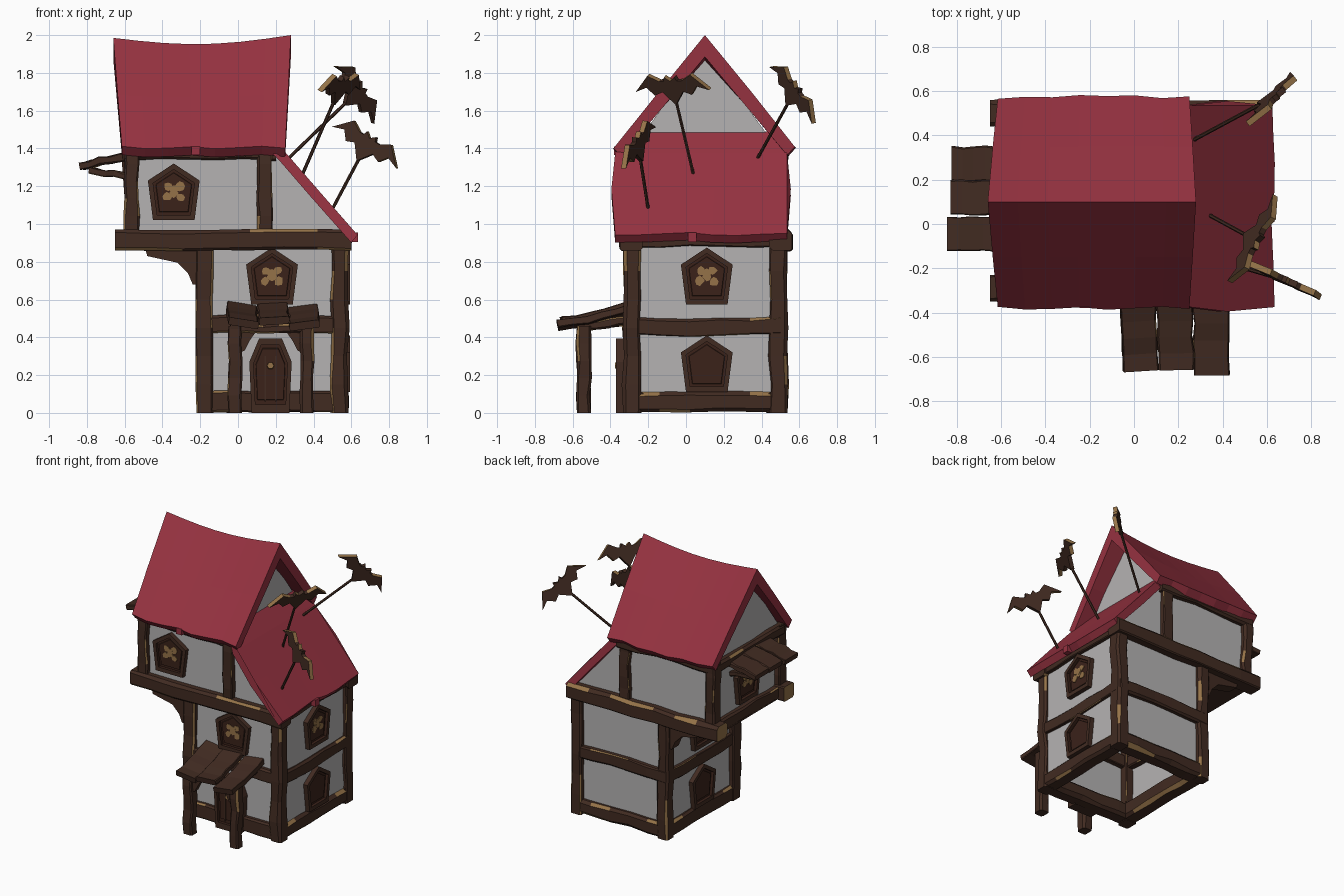
import bpy, bmesh, math, random
from mathutils import Vector as V

if "Cube" in bpy.data.objects:
    bpy.data.objects.remove(bpy.data.objects["Cube"])

random.seed(4)


def material(name, c):
    m = bpy.data.materials.new(name)
    m.diffuse_color = (*c, 1)
    m.use_nodes = True
    m.node_tree.nodes["Principled BSDF"].inputs["Base Color"].default_value = m.diffuse_color
    return m


WOOD = material("dark wood", (0.053, 0.024, 0.0155))
WORN = material("worn wood edge", (0.30, 0.17, 0.065))
ROOF = material("red roof", (0.305, 0.032, 0.052))
WALL = material("plaster", (0.46, 0.45, 0.45))
PANE = material("shutter wood", (0.043, 0.016, 0.010))
Z = V((0, 0, 1))


def loft(name, rings, mats, pick=None, caps=(True, True), cap_mat=0):
    """Skin closed rings of points; pick(station, side) chooses the material."""
    bm = bmesh.new()
    rows = [[bm.verts.new(p) for p in r] for r in rings]
    n = len(rows[0])
    for i in range(len(rows) - 1):
        for j in range(n):
            k = (j + 1) % n
            f = bm.faces.new((rows[i][j], rows[i][k], rows[i + 1][k], rows[i + 1][j]))
            f.material_index = pick(i, j) if pick else 0
    if caps[0]:
        bm.faces.new(rows[0][::-1])
    if caps[1]:
        bm.faces.new(rows[-1]).material_index = cap_mat
    bmesh.ops.recalc_face_normals(bm, faces=bm.faces)
    me = bpy.data.meshes.new(name)
    bm.to_mesh(me)
    bm.free()
    for m in mats:
        me.materials.append(m)
    ob = bpy.data.objects.new(name, me)
    bpy.context.collection.objects.link(ob)
    return ob


def prism(name, pts, off, mat, caps=(True, True)):
    return loft(name, [[V(p) for p in pts], [V(p) + V(off) for p in pts]], [mat], caps=caps)


def beam(name, p0, p1, w, h, wob=0.006, arch=0.0, worn=0.32, segs=5, roll=0.0, cap_mat=0):
    """Hand-hewn timber: wobbly chamfered bar with some worn edges."""
    p0, p1 = V(p0), V(p1)
    d = (p1 - p0).normalized()
    ref = V((0, 1, 0)) if abs(d.z) > 0.8 else Z
    s = d.cross(ref).normalized()
    s = s * math.cos(roll) + s.cross(d) * math.sin(roll)
    u = s.cross(d)
    rings = []
    ks = [random.uniform(.12, .5) for _ in range(4)]
    for i in range(segs + 1):
        t = i / segs
        end = i in (0, segs)
        j = lambda: 0 if end else random.uniform(-wob, wob)
        c = p0.lerp(p1, t) + s * j() + u * (j() + arch * math.sin(math.pi * t))
        a, b = w / 2 + j() * .6, h / 2 + j() * .6
        k, l, m, n = (min(a, b) * q * random.uniform(.6, 1.1) for q in ks)
        rings.append([c + s * x + u * y for x, y in (
            (a, b - k), (a - k, b), (l - a, b), (-a, b - l),
            (-a, m - b), (m - a, -b), (a - n, -b), (a, n - b))])
    return loft(name, rings, [WOOD, WORN],
                lambda i, j: int(j % 2 == 0 and random.random() < worn), cap_mat=cap_mat)


# plaster walls, open underneath
x0, x1, y0, y1 = -0.19, 0.56, -0.295, 0.5
prism("lower_walls", [(x0, y0, .02), (x1, y0, .02), (x1, y1, .02), (x0, y1, .02)],
      (0, 0, .9), WALL, caps=(False, True))
prism("upper_walls", [(-.565, y0, .9), (x1, y0, .9), (x1, y0, .95), (.16, y0, 1.41), (-.565, y0, 1.41)],
      (0, y1 - y0, 0), WALL)
prism("gable_walls", [(-.565, -.30, 1.38), (-.565, .5, 1.38), (-.565, .1, 1.92)], (.72, 0, 0), WALL)
prism("overhang_floor", [(-.6, -.3, .87), (-.19, -.3, .87), (-.19, .5, .87), (-.6, .5, .87)],
      (0, 0, .05), WOOD)

# timber frame
for fx in (-.175, .54):
    for fy in (-.285, .49):
        beam("lower_post", (fx, fy, 0), (fx, fy, .9), .09, .095, segs=6)
for fx in (-.565, .14):
    for fy in (-.285, .49):
        beam("upper_post", (fx, fy, .95), (fx, fy, 1.41), .08, .09)
for z, h, w in ((.06, .11, .11), (.465, .09, .07)):
    a = 0 if z < .1 else .012
    o = .055 - w / 2  # keeps the outer faces flush
    for fy in (-.272 - o, .48 + o):
        beam("long_beam", (-.2, fy, z), (.57, fy, z), w, h, arch=a, wob=.004)
    for fx in (-.16 - o, .528 + o):
        beam("cross_beam", (fx, -.3, z), (fx, .5, z), w, h, arch=-a, wob=.004)
for fy in (-.29, .5):
    beam("floor_beam", (.6, fy, .915), (-.65, fy, .915), .12, .11, segs=7, cap_mat=1)
    beam("eave_beam", (-.6, fy, 1.37), (.2, fy, 1.37), .08, .075, arch=.01)
for fx in (-.565, .545):
    beam("floor_cross_beam", (fx, -.3, .92), (fx, .5, .92), .08, .085)
beam("gable_beam", (-.57, -.3, 1.37), (-.57, .5, 1.37), .08, .08)
for fy in (-.32, .43):
    prism("jetty_bracket", [(x, fy, z) for x, z in (
        (-.49, .865), (-.2, .865), (-.2, .68), (-.24, .68), (-.265, .74), (-.32, .795), (-.48, .83))],
        (0, .08, 0), WOOD)

# main roof: sagging saddle, ridge longer than eaves
rings = []
N = 7
for i in range(N + 1):
    t = i / N
    sag = .04 * math.sin(math.pi * t)
    ridge_z = 1.985 + .015 * t - sag
    xr, xe = -.66 + .94 * t, -.615 + .865 * t
    e1, e2 = (random.uniform(-.014, .008) for _ in range(2))
    xm = (xr + xe) / 2
    rings.append([(xe, -.38 - e1, 1.405 - e1), (xm, -.15, (ridge_z + 1.405) / 2 - .01),
                  (xr, .1, ridge_z), (xm, .35, (ridge_z + 1.41) / 2 - .01),
                  (xe, .575 + e2, 1.41 - e2), (xe, .535 + e2, 1.365 - e2),
                  (xm, .325, 1.615), (xr, .1, ridge_z - .115), (xm, -.125, 1.615),
                  (xe, -.34 - e1, 1.36 - e1)])
loft("main_roof", rings, [ROOF])

# lean-to roof over the right side, tucked under the main roof
rings = []
for i in range(N + 1):
    t = i / N
    e = random.uniform(-.012, .008)
    sec = [(.15, 1.49, -.09), (.255, 1.375, 0), (.42, 1.185, .02), (.63 + e, .945 - e, 0),
           (.596 + e, .905 - e, 0), (.38, 1.15, .02), (.22, 1.335, 0), (.11, 1.445, -.09)]
    rings.append([(x, -.375 + .91 * t + (t * 2 - 1) * b, z) for x, z, b in sec])
loft("lean_to_roof", rings, [ROOF])
for n, p, o in (("main_roof_tile", [(-.245, -.38, 1.365), (-.20, -.38, 1.365), (-.20, -.38, 1.41), (-.245, -.38, 1.41)], (0, .04, 0)),
                ("lean_to_tile", [(.635, .01, .905), (.635, .055, .905), (.635, .055, .955), (.635, .01, .955)], (-.04, 0, 0))):
    prism(n, p, o, ROOF)

PENT = [(-.11, -.145), (.11, -.145), (.137, .065), (0, .155), (-.137, .065)]


def framed(name, c, n, prof, depth, inset):
    """Raised frame around a sunk panel; returns the local-to-world map."""
    c, n = V(c), V(n)
    u = Z.cross(n)
    at = lambda a, b, d: c + u * a + Z * b + n * d
    m = sum(b for a, b in prof) / len(prof)
    ring = lambda k, d: [at(a * k, m + (b - m) * k, d) for a, b in prof]
    loft(name, [ring(1, 0), ring(1, depth), ring(inset, depth), ring(inset, depth - .022)],
         [WOOD, PANE], lambda i, j: int(i == 2), caps=(False, True), cap_mat=1)
    loft(name + "_panel", [ring(inset - .1, depth - .023), ring(inset - .12, depth - .014)], [WOOD, PANE], cap_mat=1)
    return at


def window(name, c, n, flower=True):
    at = framed(name, c, n, PENT, .034, .8)
    if flower:  # lit patch made of small angular plates
        for k, (a, b) in enumerate(((-.03, .03), (.032, .034), (0, 0), (-.036, -.02), (.035, -.024), (0, .02))):
            circ = [(a + r * math.cos(q * math.pi / 4), b + r * math.sin(q * math.pi / 4))
                    for q in range(8) for r in [random.uniform(.018, .029)]]
            loft(name + "_light", [[at(x, y, .019) for x, y in circ],
                                   [at(x, y, .0235 + k * .0004) for x, y in circ]], [WORN])


window("front_window", (.18, y0, .72), (0, -1, 0))
window("front_upper_window", (-.34, y0, 1.165), (0, -1, 0))
window("right_window", (x1, .11, .72), (1, 0, 0))
window("right_lower_window", (x1, .11, .255), (1, 0, 0), False)
window("left_window", (x0, .1, .69), (-1, 0, 0))
window("left_lower_window", (x0, .1, .255), (-1, 0, 0), False)
window("left_upper_window", (-.565, .11, 1.14), (-1, 0, 0))

# coffin-shaped door with knob
at = framed("door", (.172, y0, 0), (0, -1, 0),
            [(-.1, 0), (.1, 0), (.112, .27), (.06, .395), (-.06, .395), (-.112, .27)], .075, .8)
for a in (-.028, .028):
    loft("door_groove", [[at(a + x, z, d) for x, z in ((-.004, .06), (.004, .06), (.004, .3), (-.004, .3))]
                         for d in (.06, .066)], [WOOD])
loft("door_knob", [[at(r * math.cos(q * math.pi / 3), .25 + r * math.sin(q * math.pi / 3), d) for q in range(6)]
                   for r, d in ((.02, .06), (.018, .08))], [WORN])

# porch: posts, cross beam, braces and three bent planks
for x, s in ((-.015, 1), (.365, -1)):
    beam("porch_post", (x, -.54, 0), (x, -.54, .46), .072, .075, worn=.06)
    prism("porch_brace", [(x, -.56, .31), (x + s * .05, -.56, .33), (x + s * .075, -.56, .38),
                          (x + s * .11, -.56, .43), (x, -.56, .44)], (0, .04, 0), WOOD)
    beam("porch_side_beam", (x, -.3, .49), (x, -.58, .455), .05, .05)
beam("porch_beam", (-.04, -.54, .445), (.39, -.54, .445), .06, .05)
for x, dz, e, r in ((.02, 0, -.66, .16), (.182, .012, -.655, -.06), (.342, -.012, -.68, -.13)):
    beam("porch_plank", (x, -.29, .56 + dz), (x + .01, e, .475 + dz), .16, .042, arch=-.012, worn=.05, roll=r)

# awning on the left side
for y, e in ((-.045, -.84), (.12, -.825), (.275, -.82)):
    beam("awning_plank", (-.57, y, 1.355), (e, y, 1.305), .155, .04, arch=.008, worn=.05)
for y in (-.06, .28):
    beam("awning_support", (-.57, y, 1.25), (-.79, y, 1.285), .04, .035)

# bats on poles: pole base, left wing tip, right wing tip
BAT = [(-.5, .01), (-.29, .2), (-.15, .13), (-.09, .13), (-.07, .18), (0, .13), (.07, .18), (.09, .13), (.15, .13),
       (.29, .2), (.5, .01), (.34, .06), (.25, -.04), (.14, .0), (0, -.16), (-.14, .0), (-.25, -.04), (-.34, .06)]
for base, ta, tb in (((.27, .38, 1.35), (.51, .45, 1.83), (.71, .675, 1.53)),
                     ((.34, .04, 1.26), (.43, -.26, 1.70), (.635, .13, 1.71)),
                     ((.5, -.2, 1.08), (.50, -.17, 1.51), (.84, -.33, 1.29))):
    base, ta, tb = V(base), V(ta), V(tb)
    c, u, L = (ta + tb) / 2, (tb - ta).normalized(), (tb - ta).length
    v = c - base
    v = (v - u * v.dot(u)).normalized()
    w = u.cross(v)
    loft("bat", [[c + u * a * L + v * b * L * 1.1 + w * d for a, b in BAT] for d in (-.014, .014)],
         [WOOD, WORN], lambda i, j: int(j in (0, 1, 4, 8, 9, 11, 17)))
    d = (c - base).normalized()
    s = d.cross(Z).normalized()
    t = s.cross(d)
    loft("bat_pole", [[p + (s * math.cos(q * math.pi / 3) + t * math.sin(q * math.pi / 3)) * .009 for q in range(6)]
                      for p in (base, c)], [WOOD])
